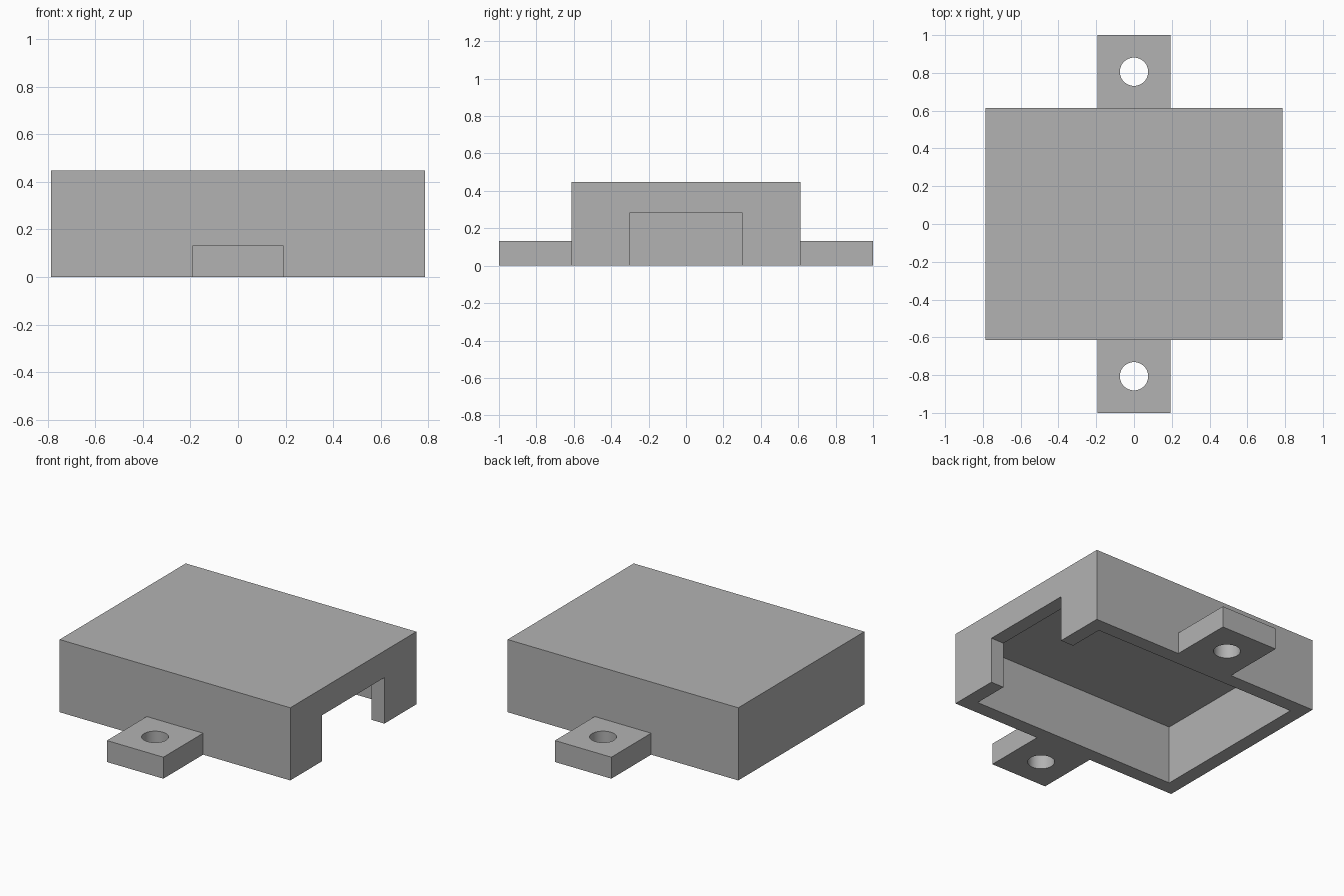
import bpy
import bmesh
from mathutils import Matrix, Vector

cube = bpy.data.objects.get("Cube")
if cube:
    bpy.data.objects.remove(cube, do_unlink=True)

# Main sizes
HALF_X, HALF_Y, HEIGHT = 0.785, 0.613, 0.447
WALL = 0.088
TAB_HALF, TAB_HEIGHT = 0.192, 0.132
HOLE_Y, HOLE_RADIUS = 0.806, 0.075
PORT_HALF, PORT_HEIGHT = 0.302, 0.283

grey = bpy.data.materials.new("plain grey")
grey.use_nodes = True
colour = (0.448, 0.448, 0.448, 1)
grey.diffuse_color = colour
grey.node_tree.nodes["Principled BSDF"].inputs["Base Color"].default_value = colour


def add_object(name, bm):
    mesh = bpy.data.meshes.new(name)
    bm.to_mesh(mesh)
    bm.free()
    mesh.materials.append(grey)
    obj = bpy.data.objects.new(name, mesh)
    bpy.context.collection.objects.link(obj)
    return obj


def box(name, low, high):
    low, high = Vector(low), Vector(high)
    bm = bmesh.new()
    bmesh.ops.create_cube(bm, size=1, matrix=Matrix.Translation((low + high) / 2)
                          @ Matrix.Diagonal((*(high - low), 1)))
    return add_object(name, bm)


def cut(target, cutter):
    cutter.hide_render = True
    mod = target.modifiers.new("cut", "BOOLEAN")
    mod.operation = "DIFFERENCE"
    mod.solver = "EXACT"
    mod.object = cutter
    bpy.context.view_layer.objects.active = target
    bpy.ops.object.modifier_apply(modifier=mod.name)
    bpy.data.objects.remove(cutter, do_unlink=True)


# Open-bottomed cover with a port through its +x wall
cover = box("cover", (-HALF_X, -HALF_Y, 0), (HALF_X, HALF_Y, HEIGHT))
cut(cover, box("cavity_cutter", (WALL - HALF_X, WALL - HALF_Y, -0.1),
               (HALF_X - WALL, HALF_Y - WALL, HEIGHT - WALL)))
cut(cover, box("port_cutter", (HALF_X - 2 * WALL, -PORT_HALF, -0.1),
               (HALF_X + 0.1, PORT_HALF, PORT_HEIGHT)))

# Screw tabs on the front and back walls
for name, side in (("front_tab", -1), ("back_tab", 1)):
    near, far = sorted((side * HALF_Y, side))
    tab = box(name, (-TAB_HALF, near, 0), (TAB_HALF, far, TAB_HEIGHT))
    bm = bmesh.new()
    bmesh.ops.create_cone(bm, cap_ends=True, segments=48, radius1=HOLE_RADIUS,
                          radius2=HOLE_RADIUS, depth=1,
                          matrix=Matrix.Translation((0, side * HOLE_Y, 0)))
    cut(tab, add_object("hole_cutter", bm))
    bpy.ops.object.select_all(action="DESELECT")
    tab.select_set(True)
    bpy.context.view_layer.objects.active = tab
    bpy.ops.object.shade_smooth_by_angle()
